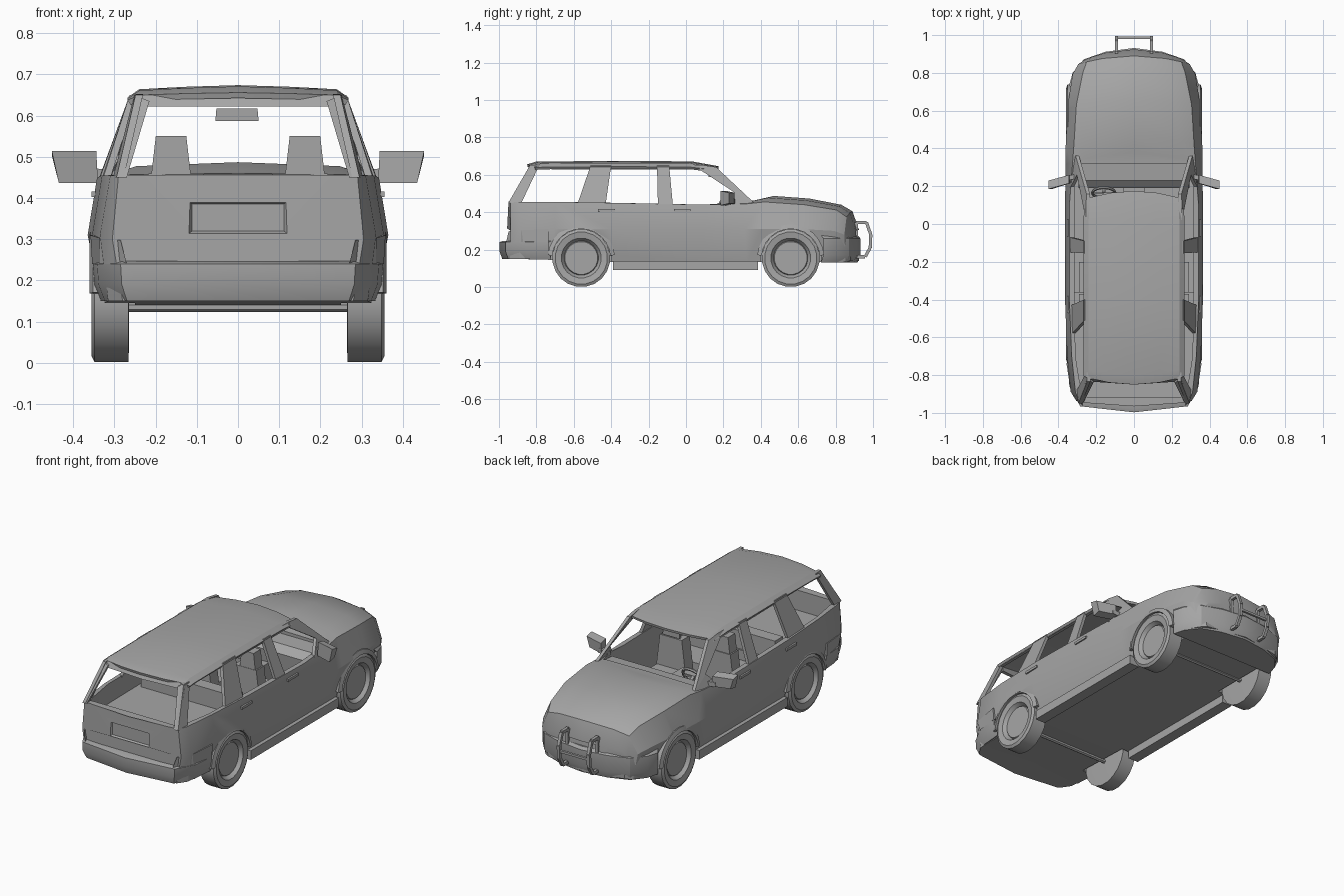
import bpy, bmesh, math
from mathutils import Vector

if "Cube" in bpy.data.objects:
    bpy.data.objects.remove(bpy.data.objects["Cube"])


def make(name, verts, faces):
    bm = bmesh.new()
    vs = [bm.verts.new(v) for v in verts]
    for f in faces:
        bm.faces.new([vs[i] for i in f])
    bmesh.ops.recalc_face_normals(bm, faces=bm.faces)
    me = bpy.data.meshes.new(name)
    bm.to_mesh(me)
    bm.free()
    ob = bpy.data.objects.new(name, me)
    bpy.context.collection.objects.link(ob)
    return ob


def apply_mod(ob, kind, **props):
    m = ob.modifiers.new(kind, kind)
    for k, v in props.items():
        setattr(m, k, v)
    bpy.context.view_layer.objects.active = ob
    bpy.ops.object.modifier_apply(modifier=m.name)


def mirror(ob):
    apply_mod(ob, 'MIRROR')
    return ob


def loft(name, rings, caps=True):
    n = len(rings[0])
    verts = [v for r in rings for v in r]
    faces = [(a*n+i, a*n+(i+1) % n, (a+1)*n+(i+1) % n, (a+1)*n+i)
             for a in range(len(rings)-1) for i in range(n)]
    if caps:
        faces += [tuple(range(n)), tuple(range(len(verts)-n, len(verts)))]
    return make(name, verts, faces)


def box(name, x, y, z, top=1.0):
    cx, hx = (x[0]+x[1])/2, (x[1]-x[0])/2
    return loft(name, [[(cx+s*hx*k, yy, zz) for s, yy in ((-1, y[0]), (1, y[0]), (1, y[1]), (-1, y[1]))]
                       for zz, k in ((z[0], 1), (z[1], top))])


def plan_prism(name, half, levels):
    """Half outline in x,y mirrored across x, stacked at (z, scale, y pull)."""
    full = half + [(-x, y) for x, y in reversed(half) if x > 0]
    return loft(name, [[(x*s, y+d, z) for x, y in full] for z, s, d in levels])


def beam(name, a, b, r, n=4):
    a, b = Vector(a), Vector(b)
    q = (b-a).to_track_quat('Z', 'Y')
    ring = [Vector((r*math.cos(t), r*math.sin(t), 0))
            for t in [2*math.pi*(i+.5)/n for i in range(n)]]
    return loft(name, [[p + q @ v for v in ring] for p in (a, b)])


def lathe_x(name, prof, y, z, n=20):
    return loft(name, [[(x, y+r*math.cos(2*math.pi*(i+.5)/n), z+r*math.sin(2*math.pi*(i+.5)/n))
                        for i in range(n)] for r, x in prof])


def lerp(table, t):
    if t <= table[0][0]:
        return table[0][1]
    for (a, u), (b, v) in zip(table, table[1:]):
        if t <= b:
            return u + (v-u)*(t-a)/(b-a)
    return table[-1][1]


# lower body: y, bow, bottom half width, bottom z, middle width, middle z, shoulder width, shoulder z, centre z
stations = [
    (-.965, -.3, .28, .15, .305, .30, .29, .455, .457),
    (-.90, -.1, .315, .15, .335, .31, .31, .455, .457),
    (-.70, 0, .325, .145, .354, .31, .33, .455, .457),
    (-.40, 0, .33, .135, .365, .31, .342, .45, .452),
    (.10, 0, .33, .135, .365, .31, .342, .44, .442),
    (.38, .5, .33, .135, .362, .31, .325, .445, .465),
    (.47, .5, .33, .135, .362, .31, .318, .455, .487),
    (.66, .3, .325, .135, .352, .31, .305, .44, .473),
    (.83, .35, .30, .135, .325, .30, .27, .412, .440),
    (.89, .5, .27, .135, .295, .28, .25, .375, .405),
    (.925, .8, .235, .14, .25, .25, .225, .29, .305)]
rings = []
for y, k, wb, zb, wm, zm, ws, zs, zc in stations:
    crease = lerp([(.38, .8), (.9, .66)], y)
    half = [(0, zb), (wb, zb), (wm, zm), (ws, zs), (crease*ws, zs+.7*(zc-zs)), (0, zc)]
    full = half + [(-x, z) for x, z in half[4:0:-1]]
    rings.append([(x, y-k*x*x, z) for x, z in full])
body = loft("lower_body", rings)

# openings: cabin, cargo area, plate recess, wheel wells
cutters = [
    plan_prism("cut", [(.315, -.36), (.315, .2), (.285, .32)], [(.165, 1, 0), (.6, 1, 0)]),
    plan_prism("cut", [(.275, -.915), (.31, -.7), (.315, -.35)], [(.345, 1, 0), (.6, 1, 0)]),
    loft("cut", [[(x*w, y, .3525+z*h) for x, z in ((-1, -1), (1, -1), (1, 1), (-1, 1))]
                 for y, w, h in ((-1, .146, .060), (-.945, .112, .033))])]
for y in (-.56, .56):
    for s in (-1, 1):
        cutters.append(lathe_x("cut", [(.163, s*.25), (.163, s*.45)], y, .155, 24))
for c in cutters:
    apply_mod(body, 'BOOLEAN', object=c, operation='DIFFERENCE', solver='EXACT')
    bpy.data.objects.remove(c)

# bumpers and running boards
plan_prism("rear_bumper", [(.352, -.735), (.342, -.86), (.285, -.965), (0, -.997)],
           [(.15, .945, .015), (.19, .99, 0), (.24, 1, 0), (.247, .98, .02)])
plan_prism("front_bumper", [(0, .932), (.15, .912), (.265, .872), (.325, .80), (.343, .735)],
           [(.13, .96, -.015), (.17, 1, 0), (.26, 1, 0), (.275, .97, -.012)])
mirror(loft("rear_bumper_corner", [
    [(.27, -.962, .24), (.335, -.87, .24), (.354, -.735, .24), (.30, -.735, .24)],
    [(.285, -.948, .298), (.336, -.88, .303), (.358, -.735, .31), (.30, -.735, .31)]]))
mirror(box("running_board", (.29, .352), (-.39, .385), (.09, .14)))

# side pillars and roof rail, placed on the inward leaning side surface
belt = [(-.95, .295), (-.7, .325), (0, .338), (.2, .332), (.36, .31)]


def side(y, z):
    t = (z-.45)/.195
    w, top = lerp(belt, y), lerp([(-.84, .25), (-.6, .265), (0, .265), (.16, .25)], y)
    return (w+(top-w)*t, y, z)


pillars = {
    "rear_pillar": [(-.95, .45), (-.88, .45), (-.785, .65), (-.835, .65)],
    "cargo_pillar": [(-.58, .445), (-.43, .44), (-.40, .65), (-.51, .65)],
    "door_pillar": [(-.15, .435), (-.07, .435), (-.09, .65), (-.155, .65)],
    "windscreen_pillar": [(.07, .63), (.09, .65), (.16, .642), (.37, .445), (.26, .505)],
    "mirror_corner": [(.19, .435), (.37, .445), (.26, .505)],
    "roof_rail": [(-.835, .652), (-.80, .63), (.075, .627), (.15, .642), (.09, .652)]}
for name, poly in pillars.items():
    p = [Vector(side(y, z)) for y, z in poly]
    loft(name, [p, [v-Vector((.018, 0, 0)) for v in p]])
    mirror(bpy.data.objects[name])

# tailgate window frame
mirror(loft("tailgate_frame", [[(.295, -.94+d, .45), (.27, -.95+d, .45), (.215, -.84+d, .635), (.25, -.825+d, .65)]
                               for d in (0, .02)]))
mirror(loft("tailgate_header", [[(0, -.85+d, .622), (.22, -.835+d, .622), (.24, -.82+d, .65), (0, -.835+d, .655)]
                                for d in (0, .02)]))

# roof
cols = [(0, 0), (.13, -.004), (.24, -.010), (.268, -.030)]
rows = [(-.85, -.6, .656), (-.80, -.5, .671), (-.4, 0, .674), (.03, .2, .672), (.175, .6, .646)]
verts = [(x*(.97 if abs(y+.35) > .5 else 1), y-k*x*x, z+d*(.6 if abs(y+.35) > .48 else 1))
         for y, k, z in rows for x, d in cols]
faces = [(r*4+c, r*4+c+1, r*4+c+5, r*4+c+4) for r in range(4) for c in range(3)]
roof = mirror(make("roof", verts, faces))
apply_mod(roof, 'SOLIDIFY', thickness=.014, offset=-1 if roof.data.polygons[0].normal.z > 0 else 1)

# wheels, arches, axles
tyre = [(.03, .335), (.088, .335), (.092, .328), (.107, .350), (.14, .356),
        (.155, .348), (.155, .266), (.10, .264)]
for y, end in ((-.56, "rear"), (.56, "front")):
    mirror(lathe_x(end+"_wheel", tyre, y, .155))
    arcs = []
    for i in range(13):
        a = math.radians(5+170*i/12)
        arcs.append([(x, y+r*math.cos(a), .155+r*math.sin(a))
                     for r, x in ((.156, .30), (.156, .360), (.18, .352), (.18, .30))])
    mirror(loft(end+"_arch", arcs))
    beam(end+"_axle", (-.28, y, .135), (.28, y, .135), .011, 6)

# door mirrors and handles
mirror(loft("door_mirror", [[(x, y, z), (x+o, y, z+h), (x+o, y+.045, z+h-.01), (x, y+.045, z+.01)]
                            for x, y, z, o, h in ((.34, .215, .437, .004, .077), (.435, .185, .437, .017, .077))]))
mirror(beam("mirror_arm", (.30, .25, .455), (.36, .245, .46), .018))
for y in (-.425, -.02):
    mirror(box("door_handle", (.34, .356), (y-.045, y+.045), (.402, .416)))

# seats
mirror(box("seat_cushion", (.06, .24), (-.12, .10), (.165, .29), .95))
mirror(box("seat_back", (.06, .24), (-.15, -.08), (.28, .46), .75))
mirror(box("headrest", (.115, .21), (-.148, -.085), (.46, .55), .78))
box("rear_bench", (-.29, .29), (-.42, -.20), (.165, .29))
box("rear_bench_back", (-.29, .29), (-.44, -.37), (.28, .445))

# dashboard, steering wheel, inside mirror
loft("dashboard", [[(x, .20, .30), (x, .19, .40), (x, .23, .435), (x, .36, .445), (x, .36, .30)]
                   for x in (-.295, .295)])
box("console", (-.055, .055), (-.05, .25), (.165, .33))
bpy.ops.mesh.primitive_torus_add(location=(-.16, .165, .415), rotation=(math.radians(62), 0, 0),
                                 major_radius=.06, minor_radius=.008, major_segments=16, minor_segments=6)
bpy.context.object.name = "steering_wheel"
beam("steering_column", (-.16, .165, .415), (-.16, .24, .375), .012, 6)
beam("steering_spoke", (-.215, .165, .415), (-.105, .165, .415), .007)
box("inside_mirror", (-.055, .05), (.12, .135), (.587, .617), .95)

# front guard: two side loops and a crossbar
loop = [(.91, .345), (.965, .345), (.988, .28), (.985, .21), (.958, .162), (.91, .162)]
for a, b in zip(loop, loop[1:]+loop[:1]):
    mirror(beam("guard_loop", (.092, *a), (.092, *b), .012))
beam("guard_crossbar", (-.092, .986, .25), (.092, .986, .25), .009)

# one dark grey for every part, soft shading across shallow edges
grey = bpy.data.materials.new("dark_grey")
grey.diffuse_color = (.38, .38, .38, 1)
grey.use_nodes = True
grey.node_tree.nodes["Principled BSDF"].inputs["Base Color"].default_value = grey.diffuse_color
for ob in bpy.context.collection.objects:
    ob.data.materials.clear()
    ob.data.materials.append(grey)
    ob.select_set(True)
bpy.ops.object.shade_smooth_by_angle(angle=math.radians(25))
